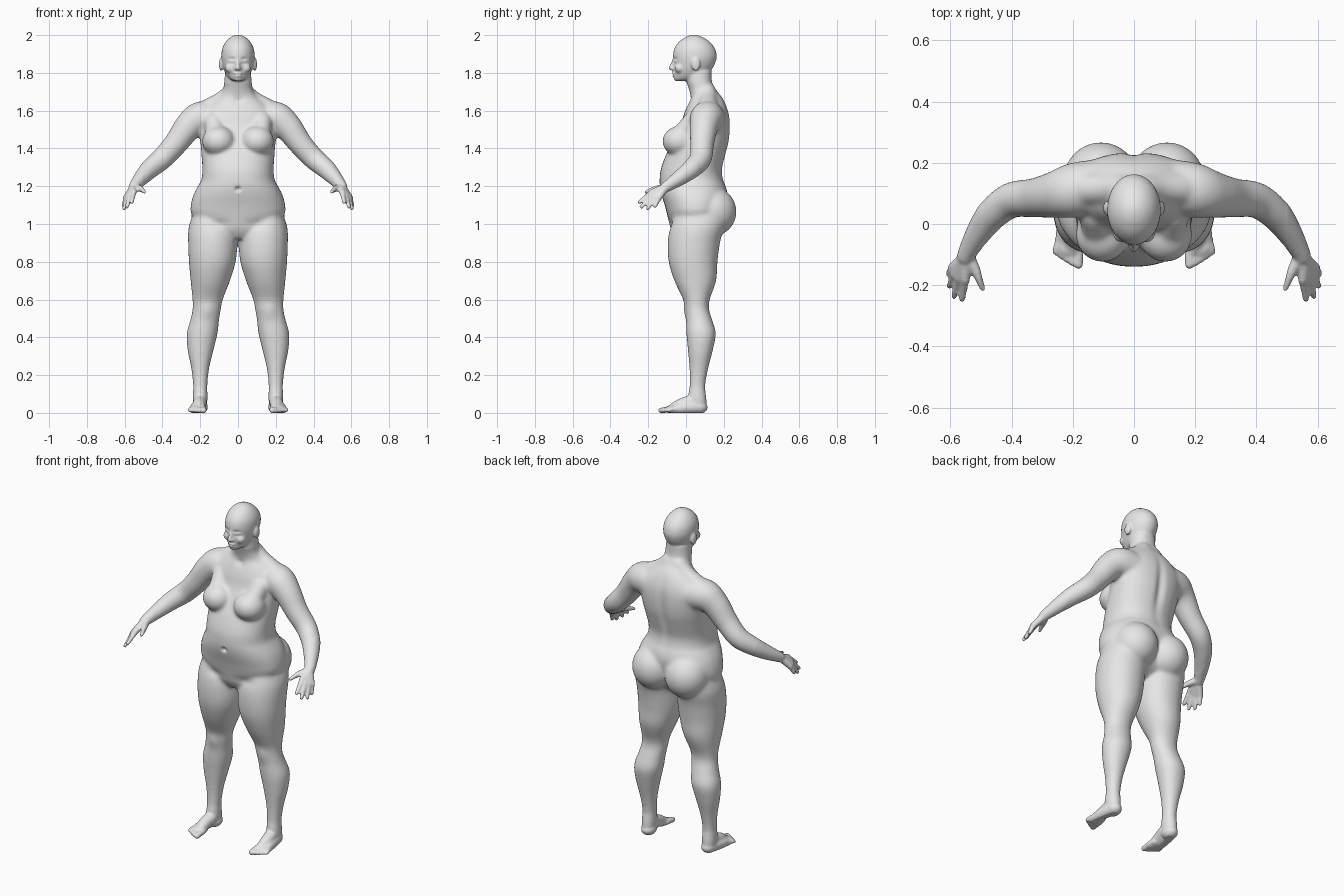
import bpy
import bmesh
import math
from mathutils import Matrix, Vector

default_cube = bpy.data.objects.get("Cube")
if default_cube:
    bpy.data.objects.remove(default_cube, do_unlink=True)

SIDES = 32


def smooth_rows(rows, steps=5):
    """Catmull-Rom interpolation through rows of numbers."""
    result = []
    last = len(rows) - 1
    for i in range(last):
        a, b, c, d = (rows[max(0, min(last, i + k))] for k in (-1, 0, 1, 2))
        for step in range(steps):
            t = step / steps
            result.append([
                q + t * (r - p + t * (2 * p - 5 * q + 4 * r - s + t * (3 * (q - r) + s - p))) / 2
                for p, q, r, s in zip(a, b, c, d)])
    result.append(list(rows[-1]))
    return result


def skin(bm, rings):
    """Bridge successive rings of points and cap both ends."""
    loops = [[bm.verts.new(point) for point in ring] for ring in rings]
    for low, high in zip(loops, loops[1:]):
        for i in range(SIDES):
            j = (i + 1) % SIDES
            bm.faces.new((low[i], low[j], high[j], high[i]))
    bm.faces.new(list(reversed(loops[0])))
    bm.faces.new(loops[-1])


def column(bm, rows, roundness=1.0):
    """Stack horizontal oval slices given as z, x limits and y limits."""
    def squash(value):
        return math.copysign(abs(value) ** roundness, value)

    angles = [math.tau * i / SIDES for i in range(SIDES)]
    rings = []
    for z, x0, x1, y0, y1 in smooth_rows(rows):
        rings.append([((x0 + x1) / 2 + (x1 - x0) / 2 * squash(math.cos(a)),
                       (y0 + y1) / 2 + (y1 - y0) / 2 * squash(math.sin(a)), z) for a in angles])
    skin(bm, rings)


def symmetric(rows):
    """Turn rows of z, half width, front, back into column rows."""
    return [(z, -half, half, front, back) for z, half, front, back in rows]


def ball(bm, centre, radii):
    matrix = Matrix.Translation(centre) @ Matrix.Diagonal((*radii, 1))
    bmesh.ops.create_uvsphere(bm, u_segments=SIDES, v_segments=16, radius=1, matrix=matrix)


def tube(bm, rows):
    """Sweep a round section along rows of x, y, z, radius, with round ends."""
    path = smooth_rows(rows)
    points = [Vector(row[:3]) for row in path]
    rings = []
    for i, row in enumerate(path):
        direction = points[min(i + 1, len(points) - 1)] - points[max(i - 1, 0)]
        turn = direction.to_track_quat("Z", "Y")
        rings.append([points[i] + turn @ Vector((math.cos(a), math.sin(a), 0)) * row[3]
                      for a in (math.tau * k / SIDES for k in range(SIDES))])
    skin(bm, rings)
    for row in (rows[0], rows[-1]):
        ball(bm, row[:3], [row[3]] * 3)


paired = bmesh.new()

# Leg: inner and outer x, front and back y
column(paired, [
    (1.05, .05, .24, -.06, .2), (.98, .01, .262, -.085, .2), (.9, .004, .264, -.097, .18),
    (.8, .012, .26, -.092, .167), (.7, .042, .251, -.062, .16), (.6, .08, .241, -.015, .126),
    (.55, .09, .241, -.006, .122), (.49, .1, .253, 0, .14), (.42, .108, .272, .002, .158),
    (.33, .13, .267, .01, .142), (.23, .153, .247, .018, .117), (.14, .162, .238, .018, .102),
    (.07, .162, .24, .01, .108), (.02, .168, .236, .02, .108)], .95)

# Foot and toes
ball(paired, (.2, .065, .03), (.041, .05, .036))
tube(paired, [(.2, .03, .06, .036), (.205, -.03, .04, .034), (.195, -.085, .018, .022)])
tube(paired, [(.21, .05, .03, .034), (.225, -.02, .025, .03), (.236, -.07, .016, .02)])
ball(paired, (.214, -.06, .02), (.046, .05, .022))
for toe in range(5):
    x = .18 + toe * .0185
    reach = -.132 + .008 * toe ** 1.15
    size = .0155 - .0012 * toe
    tube(paired, [(x, -.075, .02, size), (x + .002, reach, .013, size)])

# Buttock and breast
ball(paired, (.108, .14, 1.065), (.125, .128, .13))
ball(paired, (.103, -.035, 1.438), (.088, .09, .08))
tube(paired, [(.11, -.05, 1.44, .055), (.13, .03, 1.54, .05)])

# Shoulder slope and arm
tube(paired, [(.03, .11, 1.7, .05), (.08, .115, 1.655, .05), (.15, .115, 1.612, .055)])
tube(paired, [
    (.1, .13, 1.55, .085), (.195, .11, 1.56, .09), (.262, .095, 1.515, .076),
    (.33, .085, 1.425, .064), (.4, .078, 1.348, .059), (.46, .035, 1.297, .053),
    (.505, -.025, 1.25, .043), (.538, -.08, 1.213, .033), (.55, -.105, 1.197, .029)])

# Hand: each finger runs from the wrist over its knuckle to the tip
fingers = [
    ((.552, -.182, 1.168), (.562, -.246, 1.115)),
    ((.571, -.178, 1.152), (.588, -.236, 1.09)),
    ((.586, -.164, 1.142), (.603, -.202, 1.083)),
    ((.594, -.145, 1.137), (.606, -.163, 1.095))]
for knuckle, tip in fingers:
    tube(paired, [(.553, -.11, 1.193, .022), (*knuckle, .0165)])
    tube(paired, [(*knuckle, .0145), (*tip, .0105)])
tube(paired, [(.545, -.1, 1.195, .022), (.513, -.162, 1.185, .016), (.491, -.215, 1.168, .011)])

# Ear, eyeball and cheek
ball(paired, (.089, .052, 1.845), (.012, .024, .036))
ball(paired, (.033, -.042, 1.862), (.017, .017, .013))
ball(paired, (.04, -.033, 1.825), (.028, .027, .026))

# Copy the paired parts to the other side
copied = bmesh.ops.duplicate(paired, geom=paired.verts[:] + paired.edges[:] + paired.faces[:])
copies = [item for item in copied["geom"] if isinstance(item, bmesh.types.BMVert)]
bmesh.ops.scale(paired, vec=(-1, 1, 1), verts=copies)
bm = paired

# Trunk and neck
column(bm, symmetric([
    (.92, .06, -.05, .1), (.97, .17, -.08, .17), (1.05, .245, -.1, .2), (1.1, .25, -.113, .215),
    (1.155, .236, -.13, .222), (1.2, .213, -.139, .212), (1.235, .194, -.14, .198),
    (1.29, .189, -.134, .192), (1.37, .194, -.105, .212), (1.44, .2, -.068, .229),
    (1.52, .208, -.03, .234), (1.58, .2, -.012, .229), (1.63, .16, .008, .213),
    (1.67, .11, .024, .192), (1.71, .08, .016, .16), (1.75, .073, .004, .138),
    (1.81, .068, -.005, .135)]), .88)

# Head
column(bm, symmetric([
    (1.757, .022, -.052, .02), (1.768, .042, -.061, .06), (1.79, .061, -.063, .11),
    (1.82, .075, -.066, .138), (1.855, .084, -.068, .156), (1.89, .088, -.069, .163),
    (1.93, .083, -.061, .153), (1.965, .065, -.037, .125), (1.988, .041, -.005, .09),
    (1.998, .02, .02, .066), (2.002, .004, .04, .048)]))

# Nose, lips and chin
tube(bm, [(0, -.062, 1.873, .009), (0, -.074, 1.842, .01), (0, -.081, 1.826, .012)])
ball(bm, (0, -.07, 1.822), (.021, .014, .01))
ball(bm, (0, -.062, 1.796), (.024, .015, .007))
ball(bm, (0, -.06, 1.785), (.021, .014, .007))
ball(bm, (0, -.05, 1.768), (.02, .015, .012))

# Fuse everything into one continuous skin
source = bpy.data.meshes.new("body_parts")
bm.to_mesh(source)
bm.free()
body = bpy.data.objects.new("body", source)
bpy.context.collection.objects.link(body)
remesh = body.modifiers.new("fuse", "REMESH")
remesh.mode = "VOXEL"
remesh.voxel_size = .006
depsgraph = bpy.context.evaluated_depsgraph_get()
fused = bpy.data.meshes.new_from_object(body.evaluated_get(depsgraph))
body.modifiers.clear()
body.data = fused
bpy.data.meshes.remove(source)

# Soften the joins, more on the trunk and limbs than on face, hands and feet
bm = bmesh.new()
bm.from_mesh(fused)
broad = [v for v in bm.verts if .12 < v.co.z < 1.74 and abs(v.co.x) < .5]
for _ in range(18):
    bmesh.ops.smooth_vert(bm, verts=broad, factor=.5, use_axis_x=True, use_axis_y=True, use_axis_z=True)
for _ in range(3):
    bmesh.ops.smooth_vert(bm, verts=bm.verts[:], factor=.5, use_axis_x=True, use_axis_y=True, use_axis_z=True)


def push(centre, radii, offset):
    """Move the skin near a point with a soft falloff, on both sides."""
    shift = Vector(offset)
    for vert in bm.verts:
        gap = (abs(vert.co.x) - centre[0], vert.co.y - centre[1], vert.co.z - centre[2])
        distance = sum((g / r) ** 2 for g, r in zip(gap, radii))
        if distance < 6:
            vert.co += shift * math.exp(-distance)


# Eye sockets, mouth line, navel, spine, collar hollow, knee and lower belly fold
push((.033, -.06, 1.874), (.02, .03, .009), (0, .007, 0))
push((.033, -.06, 1.85), (.018, .03, .007), (0, .005, 0))
push((0, -.07, 1.79), (.022, .03, .004), (0, .006, 0))
push((0, -.14, 1.185), (.013, .04, .012), (0, .016, 0))
push((0, .23, 1.42), (.025, .05, .16), (0, -.014, 0))
push((0, .02, 1.65), (.025, .04, .02), (0, .008, 0))
push((.165, 0, .54), (.03, .03, .04), (0, -.006, 0))
push((.1, -.1, 1.0), (.06, .05, .025), (0, .007, 0))

# Flat soles
for vert in bm.verts:
    vert.co.z = max(vert.co.z, 0)
bm.to_mesh(fused)
bm.free()
fused.shade_smooth()

# Plain grey skin
grey = bpy.data.materials.new("plain_grey")
grey.use_nodes = True
colour = (.8, .8, .8, 1)
grey.diffuse_color = colour
grey.node_tree.nodes["Principled BSDF"].inputs["Base Color"].default_value = colour
fused.materials.clear()
fused.materials.append(grey)
